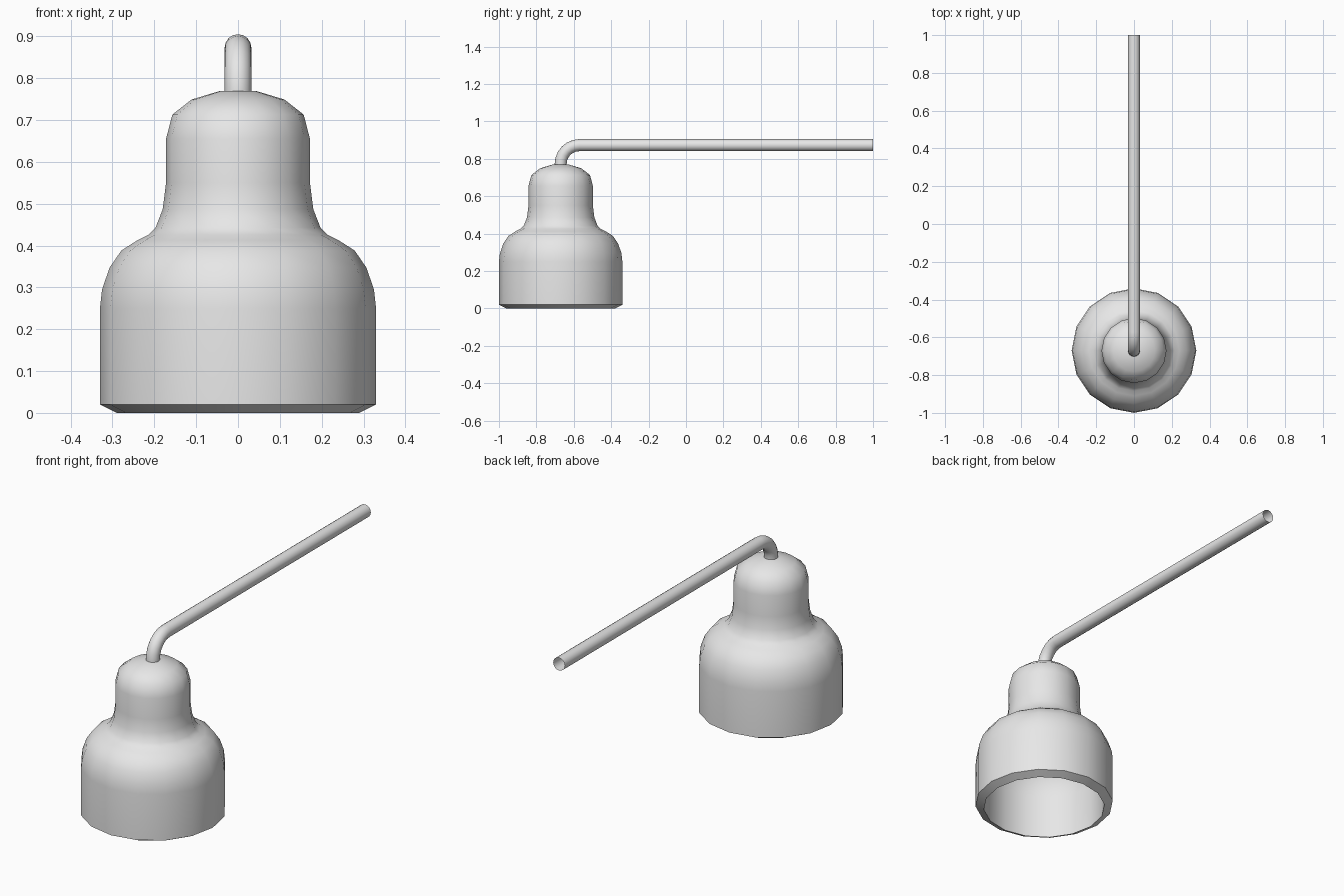
import bpy, bmesh, math

SIDES = 16
LAMP_Y = -0.67

cube = bpy.data.objects.get("Cube")
if cube:
    bpy.data.objects.remove(cube, do_unlink=True)

grey = bpy.data.materials.new("light_grey")
grey.use_nodes = True
colour = (0.8, 0.8, 0.8, 1)
grey.diffuse_color = colour
grey.node_tree.nodes["Principled BSDF"].inputs["Base Color"].default_value = colour


def select_only(obj):
    bpy.ops.object.select_all(action='DESELECT')
    obj.select_set(True)
    bpy.context.view_layer.objects.active = obj


def smooth(obj, degrees):
    select_only(obj)
    bpy.ops.object.shade_smooth_by_angle(angle=math.radians(degrees))


def lathe(name, profile):
    """Revolve (radius, height) points about the vertical axis."""
    bm = bmesh.new()
    verts = [bm.verts.new((r, 0, z)) for r, z in profile]
    edges = [bm.edges.new(pair) for pair in zip(verts, verts[1:])]
    bmesh.ops.spin(bm, geom=verts + edges, cent=(0, 0, 0), axis=(0, 0, 1),
                   angle=math.tau, steps=SIDES)
    bmesh.ops.remove_doubles(bm, verts=bm.verts, dist=0.0005)
    bmesh.ops.recalc_face_normals(bm, faces=bm.faces)
    mesh = bpy.data.meshes.new(name)
    bm.to_mesh(mesh)
    bm.free()
    obj = bpy.data.objects.new(name, mesh)
    bpy.context.collection.objects.link(obj)
    mesh.materials.append(grey)
    return obj


# Bell-shaped shade: outer skin, bevelled rim, then inner skin
outer = [(0, 0.772), (0.045, 0.769), (0.111, 0.749), (0.157, 0.713),
         (0.172, 0.655), (0.172, 0.55), (0.18, 0.487), (0.197, 0.443),
         (0.214, 0.426), (0.24, 0.413), (0.279, 0.388), (0.307, 0.347),
         (0.325, 0.295), (0.33, 0.25)]
rim = [(0.33, 0.02), (0.29, 0)]
inner = [(r * 0.88, z - 0.03) for r, z in reversed(outer)]
shade = lathe("lamp_shade", outer + rim + inner)
shade.location.y = LAMP_Y
smooth(shade, 40)

# Bent tube: short riser, quarter bend, long straight arm with an open end
BEND, ARM_Z, STEPS = 0.1, 0.873, 6
path = [(LAMP_Y, 0.755)]
for i in range(STEPS + 1):
    a = math.pi / 2 * i / STEPS
    path.append((LAMP_Y + BEND * (1 - math.cos(a)),
                 ARM_Z - BEND + BEND * math.sin(a)))
path.append((1.0, ARM_Z))

curve = bpy.data.curves.new("support_arm", 'CURVE')
curve.dimensions = '3D'
curve.bevel_depth = 0.032
curve.bevel_resolution = 6
curve.use_fill_caps = False
spline = curve.splines.new('POLY')
spline.points.add(len(path) - 1)
for point, (y, z) in zip(spline.points, path):
    point.co = (0, y, z, 1)
curve.materials.append(grey)
arm = bpy.data.objects.new("support_arm", curve)
bpy.context.collection.objects.link(arm)
select_only(arm)
bpy.ops.object.convert(target='MESH')
smooth(bpy.context.view_layer.objects.active, 40)
